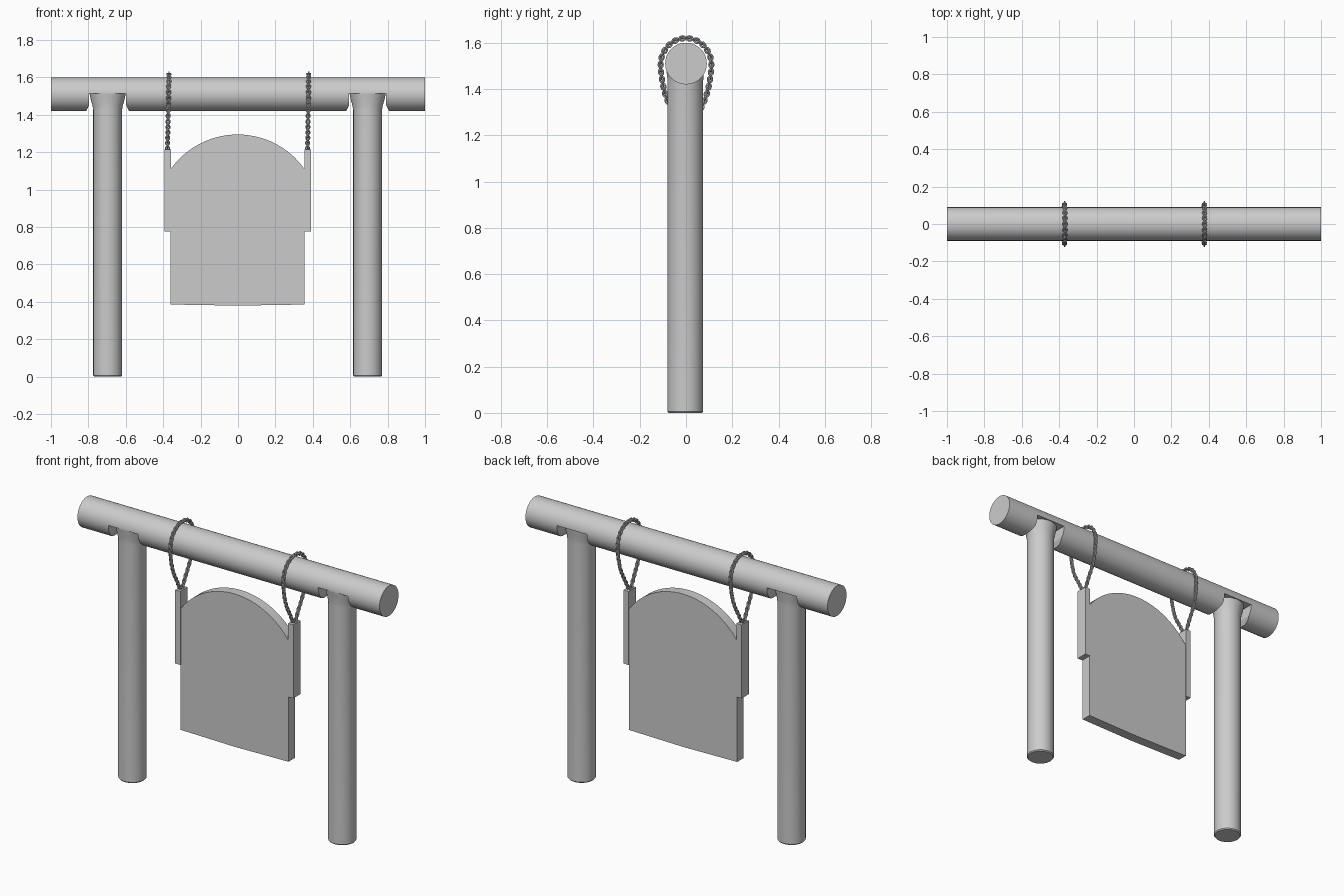
import bpy, bmesh
from math import sin, cos, pi, sqrt, radians
from mathutils import Vector, Matrix

if "Cube" in bpy.data.objects:
    bpy.data.objects.remove(bpy.data.objects["Cube"])


def finish(name, bm, smooth=True):
    bmesh.ops.recalc_face_normals(bm, faces=bm.faces)
    me = bpy.data.meshes.new(name)
    bm.to_mesh(me)
    bm.free()
    ob = bpy.data.objects.new(name, me)
    bpy.context.collection.objects.link(ob)
    if smooth:
        bpy.ops.object.select_all(action='DESELECT')
        ob.select_set(True)
        bpy.context.view_layer.objects.active = ob
        bpy.ops.object.shade_smooth_by_angle(angle=radians(35))
    return ob


def loft(name, rings, smooth=True):
    """Skin closed rings of points and cap both ends."""
    bm = bmesh.new()
    vs = [[bm.verts.new(p) for p in r] for r in rings]
    n = len(vs[0])
    for a, b in zip(vs, vs[1:]):
        for i in range(n):
            j = (i + 1) % n
            bm.faces.new((a[i], a[j], b[j], b[i]))
    bm.faces.new(vs[0])
    bm.faces.new(vs[-1])
    return finish(name, bm, smooth)


def rect(cx, z, hx, hy):
    return [(cx + sx * hx, sy * hy, z) for sx, sy in ((-1, -1), (1, -1), (1, 1), (-1, 1))]


# Horizontal beam
N = 48
beam = loft("beam", [[(x, 0.09 * cos(2 * pi * i / N), 1.51 + 0.09 * sin(2 * pi * i / N))
                      for i in range(N)] for x in (-1, 1)])

# Posts with flared saddle tops, let into notches under the beam
post_profile = [(0, .072, .072), (.006, .077, .077), (1.425, .077, .077),
                (1.45, .081, .078), (1.48, .09, .082), (1.515, .097, .087)]
for side, cx in (("left", -0.697), ("right", 0.693)):
    loft(side + "_post", [[(cx + rx * cos(2 * pi * i / N), -.003 + ry * sin(2 * pi * i / N), z)
                           for i in range(N)] for z, rx, ry in post_profile])
    cutter = loft(side + "_notch_cutter", [rect(cx, 1.40, .125, .15), rect(cx, 1.45, .099, .15),
                                           rect(cx, 1.515, .099, .15)], False)
    cutter.hide_render = True
    cutter.hide_set(True)
    mod = beam.modifiers.new("notch", 'BOOLEAN')
    mod.operation = 'DIFFERENCE'
    mod.solver = 'EXACT'
    mod.object = cutter

# Arched hanging board
R, cz, half = 0.439, 0.856, 0.358
outline = [(-half, .386), (0, .38), (half, .386)]
for i in range(25):
    x = half - 2 * half * i / 24
    outline.append((x, cz + sqrt(R * R - x * x)))
loft("hanging_board", [[(x - .002, y, z) for x, z in outline] for y in (-.03, .03)])


# Chain loops around the beam
def spline(pts, steps=12):
    n, out = len(pts), []
    for i in range(n):
        a, b, c, d = (pts[(i + k) % n] for k in (-1, 0, 1, 2))
        for s in range(steps):
            t = s / steps
            out.append(.5 * (2 * b + (c - a) * t + (2 * a - 5 * b + 4 * c - d) * t * t
                             + (3 * b - a - 3 * c + d) * t ** 3))
    return out


def resample(pts, count):
    pts = pts + [pts[0]]
    lens = [(q - p).length for p, q in zip(pts, pts[1:])]
    step, out, run, k = sum(lens) / count, [], 0, 0
    for i in range(count):
        while run + lens[k] < i * step:
            run += lens[k]
            k += 1
        d = (pts[k + 1] - pts[k])
        out.append((pts[k] + d * ((i * step - run) / lens[k]), d.normalized()))
    return out


def add_link(bm, mat):
    """One oval link, long axis local x, lying in local xy."""
    U, V, wire = 14, 6, .0042
    rings = []
    for i in range(U):
        a = 2 * pi * i / U
        rings.append([bm.verts.new(mat @ Vector((
            (.0132 + wire * cos(b)) * cos(a), (.0095 + wire * cos(b)) * sin(a), wire * sin(b))))
            for b in (2 * pi * j / V for j in range(V))])
    for i in range(U):
        for j in range(V):
            r, s = rings[i], rings[(i + 1) % U]
            bm.faces.new((r[j], s[j], s[(j + 1) % V], r[(j + 1) % V]))


half_path = [(.045, 1.61), (.085, 1.578), (.108, 1.525), (.105, 1.45), (.084, 1.36), (.043, 1.28)]
path = [(0, 1.62)] + half_path + [(0, 1.212)] + [(-y, z) for y, z in reversed(half_path)]
for side, top_x, low_x in (("left", -.369, -.377), ("right", .378, .372)):
    pts = [Vector((low_x + (top_x - low_x) * (z - 1.21) / .41, y, z)) for y, z in path]
    bm = bmesh.new()
    for i, (p, t) in enumerate(resample(spline(pts), 62)):
        flat = Vector((1, 0, 0))
        flat = (flat - t * flat.dot(t)).normalized()
        other = t.cross(flat)
        u, w = (other, flat) if i % 2 else (flat, other)
        m = Matrix((t, u, t.cross(u))).transposed().to_4x4()
        add_link(bm, Matrix.Translation(p) @ m)
    finish(side + "_chain", bm)

    # Side hanger bar clasping the board edge
    cx = .373 if side == "right" else -.375
    loft(side + "_hanger_bar", [rect(cx, z, .017, .034) for z in (.776, 1.216)], False)
